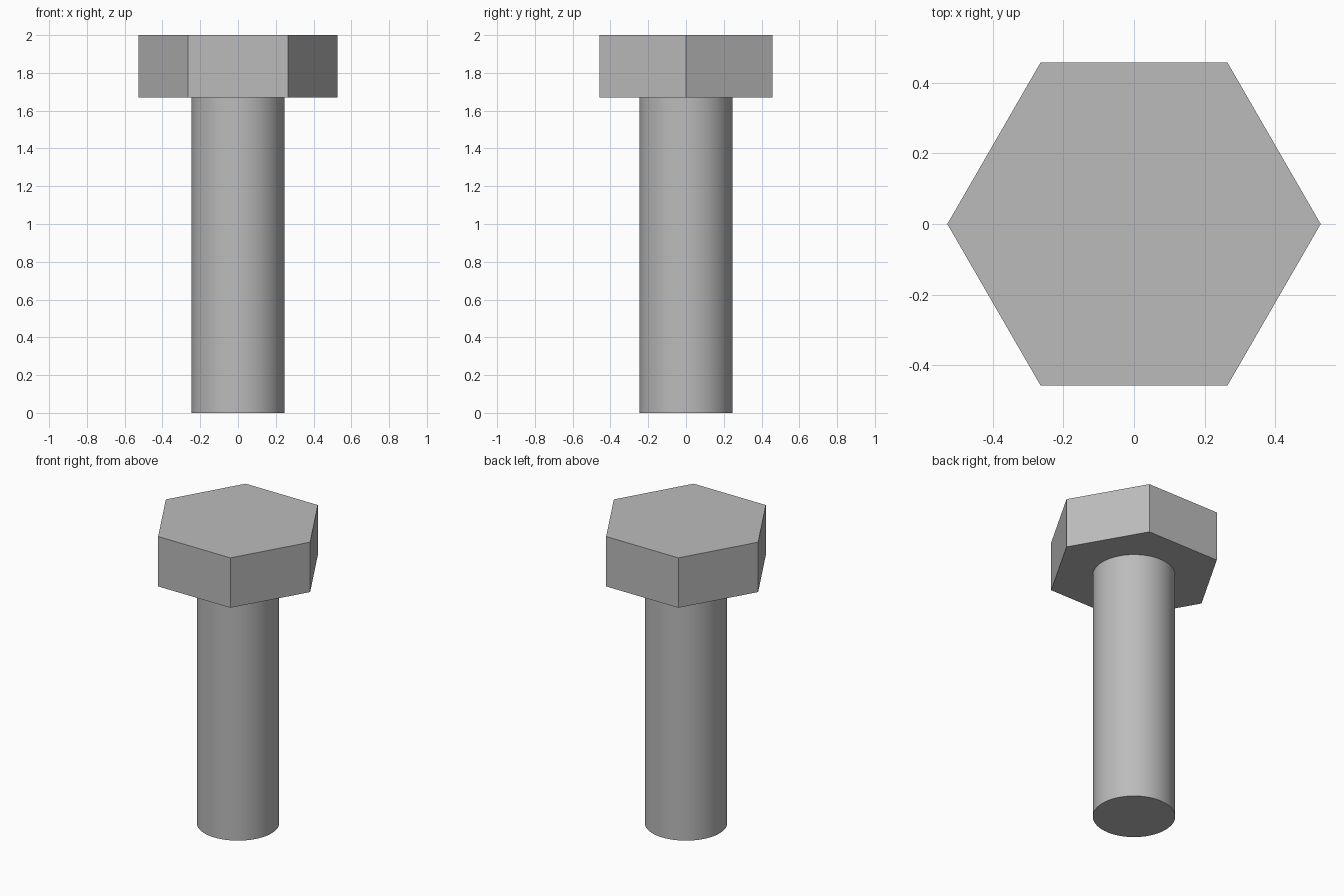
import bpy
import bmesh
from math import cos, sin, tau, radians

cube = bpy.data.objects.get("Cube")
if cube:
    bpy.data.objects.remove(cube, do_unlink=True)

HEAD_RADIUS, HEAD_BOTTOM, HEAD_TOP = 0.528, 1.67, 2.0
SHAFT_RADIUS, SEAT = 0.247, 0.01

# Plain grey steel
steel = bpy.data.materials.new("grey_steel")
steel.use_nodes = True
grey = (0.5, 0.5, 0.5, 1.0)
steel.diffuse_color = grey
steel.node_tree.nodes["Principled BSDF"].inputs["Base Color"].default_value = grey


def prism(name, sides, radius, bottom, top):
    """Upright regular prism with a corner on the x axis."""
    bm = bmesh.new()
    angles = [tau * i / sides for i in range(sides)]
    ring = [bm.verts.new((radius * cos(a), radius * sin(a), bottom)) for a in angles]
    base = bm.faces.new(ring)
    lifted = bmesh.ops.extrude_face_region(bm, geom=[base], use_keep_orig=True)["geom"]
    verts = [v for v in lifted if isinstance(v, bmesh.types.BMVert)]
    bmesh.ops.translate(bm, verts=verts, vec=(0, 0, top - bottom))
    bmesh.ops.recalc_face_normals(bm, faces=bm.faces)
    mesh = bpy.data.meshes.new(name)
    bm.to_mesh(mesh)
    bm.free()
    mesh.materials.append(steel)
    obj = bpy.data.objects.new(name, mesh)
    bpy.context.collection.objects.link(obj)
    return obj


# Hexagonal head, flat shaded
prism("hex_head", 6, HEAD_RADIUS, HEAD_BOTTOM, HEAD_TOP)

# Round shaft, seated slightly into the head
shaft = prism("shaft", 64, SHAFT_RADIUS, 0, HEAD_BOTTOM + SEAT)
bpy.ops.object.select_all(action="DESELECT")
shaft.select_set(True)
bpy.context.view_layer.objects.active = shaft
bpy.ops.object.shade_smooth_by_angle(angle=radians(30))
